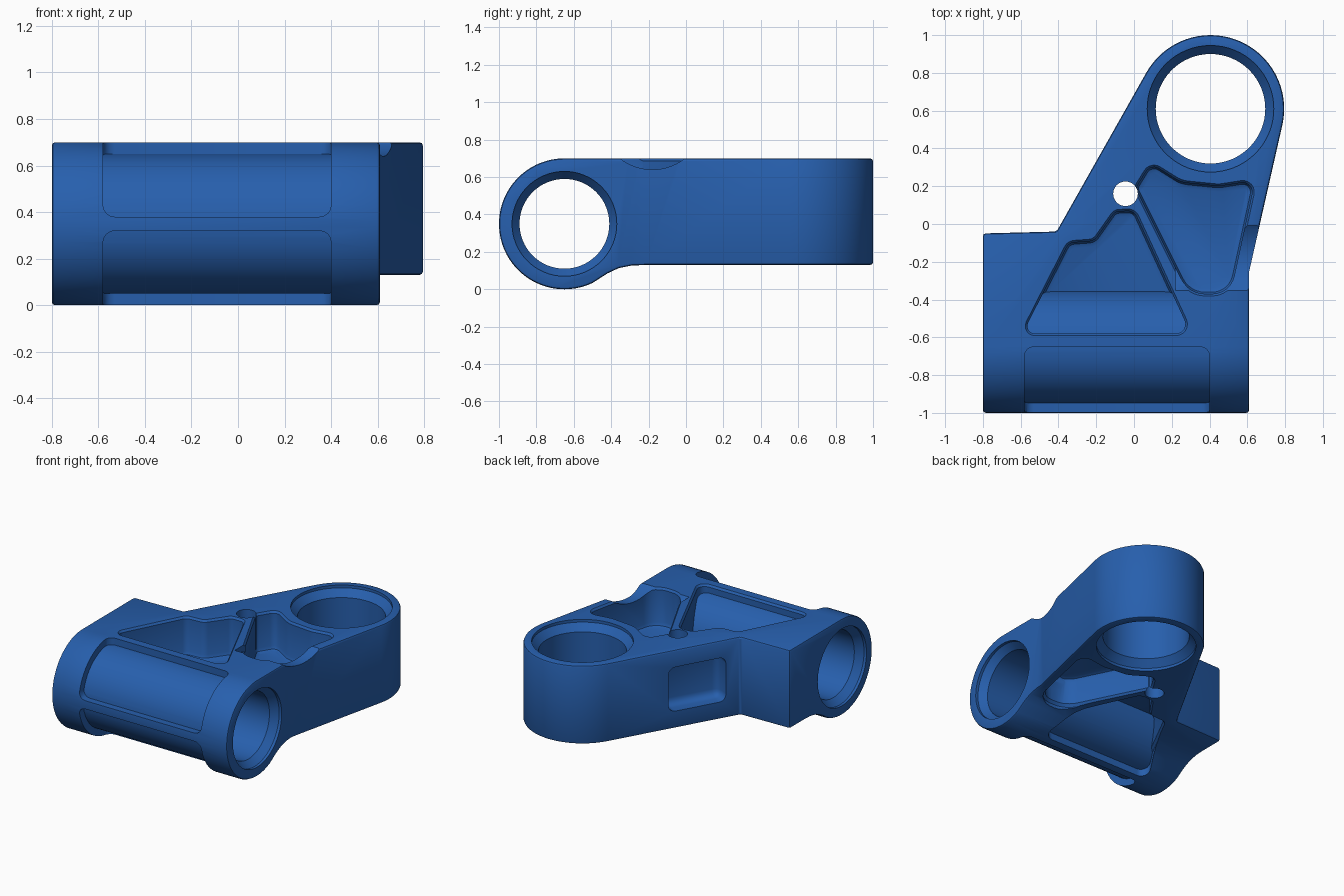
import bpy, bmesh, math
from math import sin, cos, pi, atan2, acos
from mathutils import Vector, Matrix

if "Cube" in bpy.data.objects:
    bpy.data.objects.remove(bpy.data.objects["Cube"])

ALONG_X = Matrix.Rotation(pi / 2, 4, 'Y')


def finish(name, bm):
    bmesh.ops.recalc_face_normals(bm, faces=bm.faces)
    mesh = bpy.data.meshes.new(name)
    bm.to_mesh(mesh)
    bm.free()
    ob = bpy.data.objects.new(name, mesh)
    bpy.context.collection.objects.link(ob)
    return ob


def loft(name, sections, matrix=Matrix()):
    """Closed solid through (2D loop, height) sections."""
    bm = bmesh.new()
    rings = [[bm.verts.new(matrix @ Vector((x, y, h))) for x, y in loop]
             for loop, h in sections]
    n = len(rings[0])
    for a, b in zip(rings, rings[1:]):
        for i in range(n):
            j = (i + 1) % n
            bm.faces.new((a[i], a[j], b[j], b[i]))
    bm.faces.new(rings[0][::-1])
    bm.faces.new(rings[-1])
    return finish(name, bm)


def circle(r, n=64):
    return [(r * cos(2 * pi * i / n), r * sin(2 * pi * i / n)) for i in range(n)]


def lathe(name, sections, matrix):
    return loft(name, [(circle(r), h) for r, h in sections], matrix)


def box(name, center, size, angle=0, bevel=0.05):
    bm = bmesh.new()
    m = Matrix.Translation(center) @ Matrix.Rotation(angle, 4, 'Z') @ Matrix.Diagonal((*size, 1))
    bmesh.ops.create_cube(bm, size=1, matrix=m)
    bmesh.ops.bevel(bm, geom=bm.edges[:], offset=bevel, segments=4, profile=0.5, affect='EDGES')
    return finish(name, bm)


def rounded(corners, inset, n=6):
    """Counter-clockwise (x, y, radius) corners -> rounded outline, inset."""
    out = []
    for i, (x, y, r) in enumerate(corners):
        p = Vector((x, y))
        d0 = (p - Vector(corners[i - 1][:2])).normalized()
        d1 = (Vector(corners[(i + 1) % len(corners)][:2]) - p).normalized()
        n0, n1 = Vector((-d0.y, d0.x)), Vector((-d1.y, d1.x))
        theta = atan2(d0.x * d1.y - d0.y * d1.x, d0.dot(d1))
        s = 1 if theta > 0 else -1
        p = p + (n0 + n1) * inset / (1 + n0.dot(n1))
        r = r - inset * s
        center = p - d0 * r * math.tan(abs(theta) / 2) + n0 * s * r
        for k in range(n + 1):
            a = theta * k / n
            v = Vector((n0.x * cos(a) - n0.y * sin(a), n0.x * sin(a) + n0.y * cos(a)))
            out.append(tuple(center - v * s * r))
    return out


def apply(ob, kind, **settings):
    mod = ob.modifiers.new(kind.lower(), kind)
    for key, value in settings.items():
        setattr(mod, key, value)
    bpy.context.view_layer.objects.active = ob
    bpy.ops.object.modifier_apply(modifier=mod.name)


def boolean(ob, tool, op='DIFFERENCE', keep=False):
    apply(ob, 'BOOLEAN', operation=op, solver='EXACT', object=tool)
    if not keep:
        bpy.data.objects.remove(tool)


# plan outline: cross tube block plus arm tangent to the ring
RX, RY, RR = 0.405, 0.61, 0.39
FOOT_R, FOOT_L = (0.61, -0.25), (-0.41, -0.04)


def tangent(p, side):
    dx, dy = p[0] - RX, p[1] - RY
    return atan2(dy, dx) + side * acos(RR / math.hypot(dx, dy))


a0, a1 = tangent(FOOT_R, 1), tangent(FOOT_L, -1) + 2 * pi
arc = [(RX + RR * cos(a0 + (a1 - a0) * i / 32), RY + RR * sin(a0 + (a1 - a0) * i / 32))
       for i in range(33)]
plan = [(-0.8, -1.2), (0.61, -1.2), FOOT_R] + arc + [FOOT_L, (-0.8, -0.05)]
body = loft('bearing_bracket', [(plan, -0.3), (plan, 1.0)])

# side outline: tube circle blending into the flat arm
TY, TZ, TR = -0.65, 0.35, 0.35
side = [(TY + TR * cos(t), TZ + TR * sin(t))
        for t in [pi / 2 + (pi + 0.45) * i / 40 for i in range(41)]]
side += [(-0.42, 0.085), (-0.36, 0.113), (-0.29, 0.127), (-0.21, 0.13), (1.2, 0.13), (1.2, 0.7)]
yz_to_world = Matrix(((0, 0, 1, 0), (1, 0, 0, 0), (0, 1, 0, 0), (0, 0, 0, 1)))
boolean(body, loft('side_form', [(side, -1.0), (side, 1.0)], yz_to_world), 'INTERSECT')
apply(body, 'BEVEL', width=0.015, segments=2, limit_method='ANGLE', angle_limit=math.radians(40))

# saddle dip in the top edge behind the tube
boolean(body, lathe('saddle_cut', [(0.28, 0.22), (0.28, 0.9)],
                    Matrix.Translation((0, -0.18, 0.92)) @ ALONG_X))

# tube wall that every pocket leaves standing
core = lathe('tube_core', [(0.30, -1.0), (0.30, 1.0)], Matrix.Translation((0, TY, TZ)) @ ALONG_X)

# lightening pockets, above and below the central web
triangle = [(-0.59, -0.58, 0.04), (0.30, -0.58, 0.05), (0.0, 0.07, 0.05),
            (-0.10, 0.065, 0.04), (-0.21, -0.09, 0.06), (-0.345, -0.10, 0.05)]
wedge = [(0.29, -0.37, 0.14), (0.51, -0.37, 0.12), (0.64, 0.23, 0.05), (0.45, 0.20, 0.15),
         (0.25, 0.22, 0.15), (0.09, 0.32, 0.05), (0.01, 0.19, 0.04)]
for corners in (triangle, wedge):
    for floor, lip, end, s in ((0.42, 0.705, 0.9, 1), (0.34, 0.125, -0.2, -1)):
        steps = [(0.03, floor), (0.009, floor + s * 0.009), (0, floor + s * 0.03),
                 (0, lip - s * 0.02), (-0.015, lip), (-0.015, end)]
        pocket = loft('pocket_cut', [(rounded(corners, i), z) for i, z in steps])
        boolean(pocket, core, keep=True)
        boolean(body, pocket)

# shallow windows on the front of the tube
for z0, z1 in ((0.38, 1.0), (-0.3, 0.32)):
    window = box('window_cut', (-0.09, -0.925, (z0 + z1) / 2), (0.98, 0.55, z1 - z0))
    boolean(window, core, keep=True)
    boolean(body, window)
bpy.data.objects.remove(core)

# recess in the slanted side wall
slant = atan2(0.84, 0.48)
boolean(body, box('side_recess_cut', (-0.255, 0.235, 0.415), (0.42, 0.22, 0.32), slant))

# chamfered bores and the small through hole
boolean(body, lathe('ring_bore', [(0.335, -0.1), (0.335, 0.15), (0.29, 0.20), (0.29, 0.63),
                                  (0.335, 0.68), (0.335, 0.9)],
                    Matrix.Translation((RX, RY, 0))))
boolean(body, lathe('tube_bore', [(0.28, -1.0), (0.28, -0.78), (0.24, -0.73), (0.24, 0.54),
                                  (0.28, 0.59), (0.28, 1.0)],
                    Matrix.Translation((0, TY, TZ)) @ ALONG_X))
boolean(body, lathe('small_hole', [(0.065, -0.2), (0.065, 1.0)], Matrix.Translation((-0.045, 0.16, 0))))

# blue finish and smooth shading
blue = bpy.data.materials.new('blue')
blue.diffuse_color = (0.02, 0.115, 0.42, 1)
blue.use_nodes = True
blue.node_tree.nodes["Principled BSDF"].inputs["Base Color"].default_value = blue.diffuse_color
body.data.materials.clear()
body.data.materials.append(blue)
bpy.ops.object.select_all(action='DESELECT')
body.select_set(True)
bpy.context.view_layer.objects.active = body
bpy.ops.object.shade_smooth_by_angle(angle=math.radians(32))
